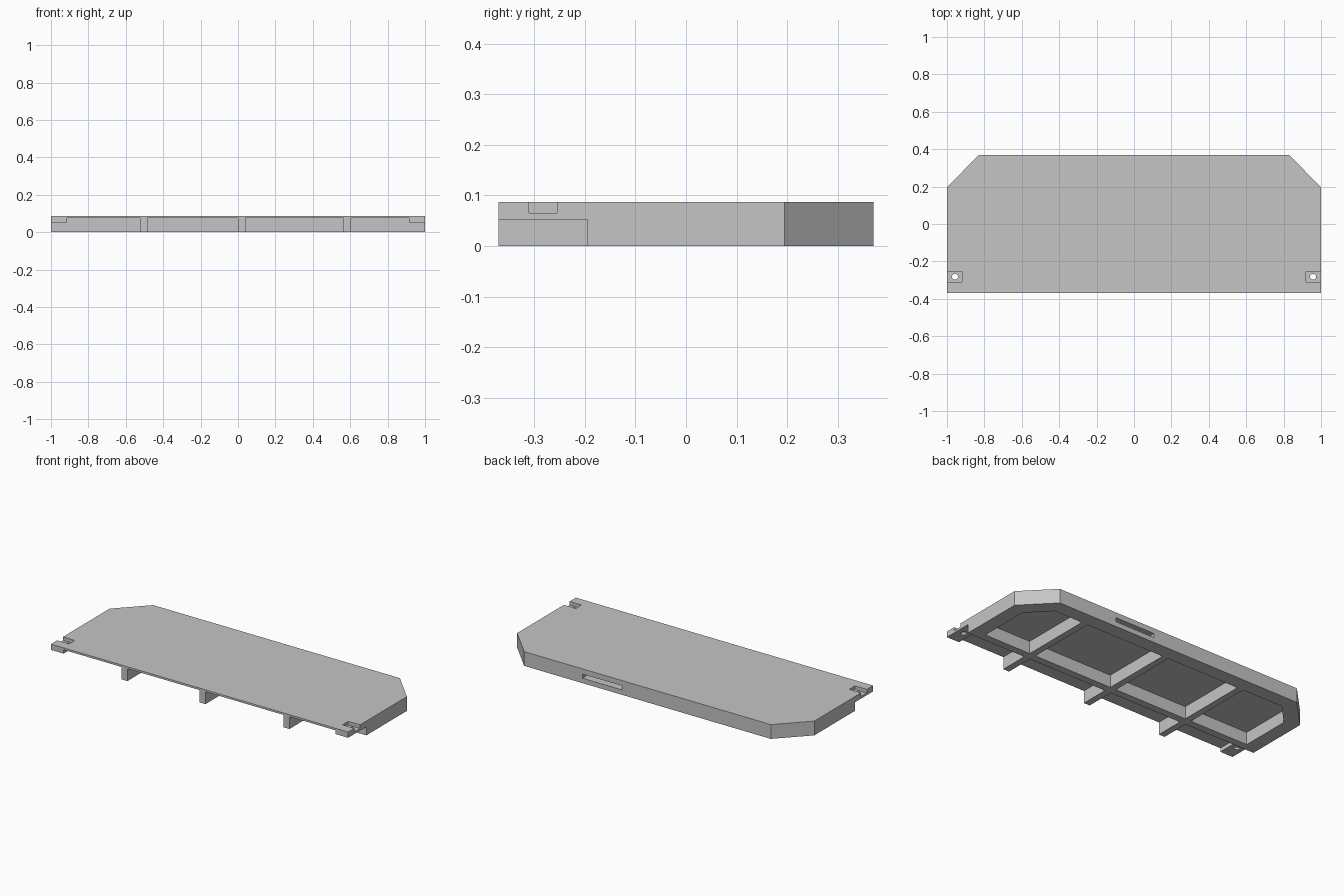
import bpy
import bmesh

# Remove the default object
if "Cube" in bpy.data.objects:
    bpy.data.objects.remove(bpy.data.objects["Cube"], do_unlink=True)

# Main sizes
HEIGHT, DECK_UNDERSIDE, BLOCK_UNDERSIDE = 0.087, 0.075, 0.052
FRONT, BACK, RAIL = -0.37, 0.37, -0.195
SIDE_INNER = 0.915
RIBS = [(-0.525, -0.485), (0.0, 0.04), (0.565, 0.605)]

grey = bpy.data.materials.new("plain grey")
grey.use_nodes = True
grey.diffuse_color = (0.56, 0.56, 0.56, 1)
grey.node_tree.nodes["Principled BSDF"].inputs["Base Color"].default_value = grey.diffuse_color


def prism(name, outline, z0, z1):
    """Upright solid from a counter-clockwise plan outline."""
    bm = bmesh.new()
    face = bm.faces.new([bm.verts.new((x, y, z0)) for x, y in outline])
    top = bmesh.ops.extrude_face_region(bm, geom=[face])["geom"]
    verts = [v for v in top if isinstance(v, bmesh.types.BMVert)]
    bmesh.ops.translate(bm, verts=verts, vec=(0, 0, z1 - z0))
    bmesh.ops.recalc_face_normals(bm, faces=bm.faces)
    mesh = bpy.data.meshes.new(name)
    bm.to_mesh(mesh)
    bm.free()
    obj = bpy.data.objects.new(name, mesh)
    bpy.context.collection.objects.link(obj)
    mesh.materials.append(grey)
    return obj


def box(name, x0, x1, y0, y1, z0, z1):
    return prism(name, [(x0, y0), (x1, y0), (x1, y1), (x0, y1)], z0, z1)


def cut(target, cutter):
    """Subtract the cutter from the target, then discard the cutter."""
    mod = target.modifiers.new("cut", 'BOOLEAN')
    mod.operation, mod.solver, mod.object = 'DIFFERENCE', 'EXACT', cutter
    bpy.context.view_layer.objects.active = target
    bpy.ops.object.modifier_apply(modifier=mod.name)
    bpy.data.objects.remove(cutter, do_unlink=True)


# Board with two chamfered back corners
board = prism("ribbed_board", [(-1, FRONT), (1, FRONT), (1, 0.195), (0.83, BACK),
                               (-0.83, BACK), (-1, 0.195)], 0, HEIGHT)

# Underside pockets and open front bays between the ribs
edges = [-SIDE_INNER] + [x for rib in RIBS for x in rib] + [SIDE_INNER]
for x0, x1 in zip(edges[::2], edges[1::2]):
    left = [(x1, 0.16), (0.795, 0.285)] if x1 == SIDE_INNER else [(x1, 0.285)]
    right = [(-0.795, 0.285), (x0, 0.16)] if x0 == -SIDE_INNER else [(x0, 0.285)]
    cut(board, prism("pocket", [(x0, -0.15), (x1, -0.15)] + left + right, -0.1, DECK_UNDERSIDE))
    cut(board, box("bay", x0, x1, FRONT - 0.1, RAIL, -0.1, DECK_UNDERSIDE))

# Mounting blocks at the front ends: raised underside, top recess, screw hole
for s in (-1, 1):
    x0, x1 = sorted((s * 0.9, s * 1.1))
    cut(board, box("step", x0, x1, FRONT - 0.1, RAIL, -0.1, BLOCK_UNDERSIDE))
    x0, x1 = sorted((s * 0.92, s * 1.1))
    cut(board, box("recess", x0, x1, -0.31, -0.255, 0.065, 0.2))
    bpy.ops.mesh.primitive_cylinder_add(vertices=32, radius=0.016, depth=0.4,
                                        location=(s * 0.957, -0.282, 0.05))
    hole = bpy.context.object
    hole.data.materials.append(grey)
    cut(board, hole)

# Slot through the back wall
cut(board, box("slot", 0.17, 0.437, 0.25, 0.5, 0.03, 0.055))
